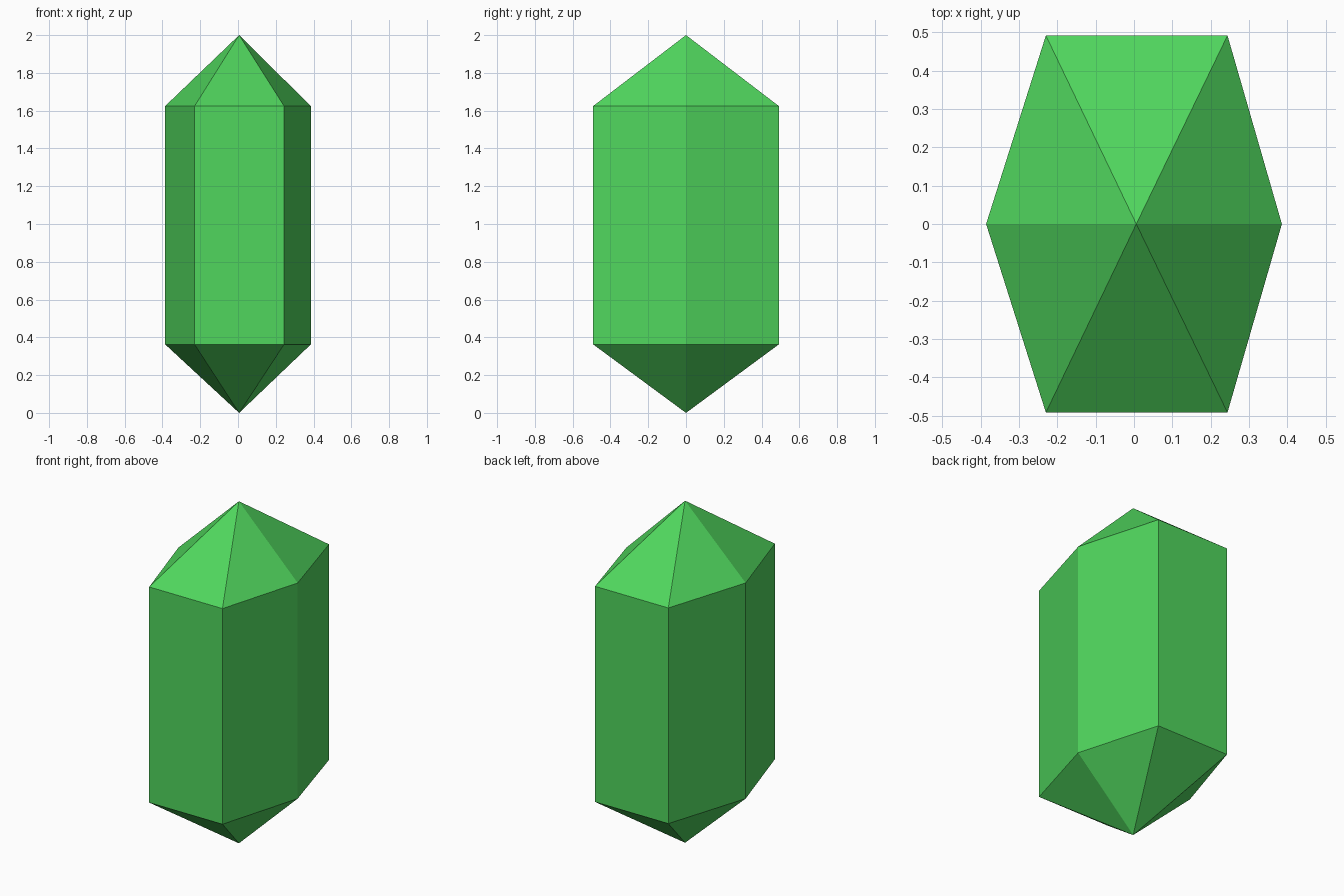
import bpy
import bmesh

if "Cube" in bpy.data.objects:
    bpy.data.objects.remove(bpy.data.objects["Cube"])

# Six-sided cross-section of the crystal, anticlockwise from above
OUTLINE = [(-0.23, -0.492), (0.244, -0.492), (0.386, 0.0),
           (0.244, 0.492), (-0.23, 0.492), (-0.386, 0.0)]
Z_LOW, Z_HIGH, HEIGHT, TIP_X = 0.363, 1.624, 2.0, 0.006

bm = bmesh.new()


def ring(z):
    return [bm.verts.new((x, y, z)) for x, y in OUTLINE]


# Prism body with a pointed tip at each end
low, high = ring(Z_LOW), ring(Z_HIGH)
bottom_tip = bm.verts.new((TIP_X, 0, 0))
top_tip = bm.verts.new((TIP_X, 0, HEIGHT))
for i in range(len(OUTLINE)):
    j = (i + 1) % len(OUTLINE)
    bm.faces.new((low[i], low[j], high[j], high[i]))
    bm.faces.new((high[i], high[j], top_tip))
    bm.faces.new((low[j], low[i], bottom_tip))
bmesh.ops.recalc_face_normals(bm, faces=bm.faces)

mesh = bpy.data.meshes.new("crystal")
bm.to_mesh(mesh)
bm.free()

# Green colour
green = bpy.data.materials.new("green")
green.diffuse_color = (0.08, 0.67, 0.11, 1)
green.use_nodes = True
green.node_tree.nodes["Principled BSDF"].inputs["Base Color"].default_value = green.diffuse_color
mesh.materials.append(green)

crystal = bpy.data.objects.new("crystal", mesh)
bpy.context.collection.objects.link(crystal)
